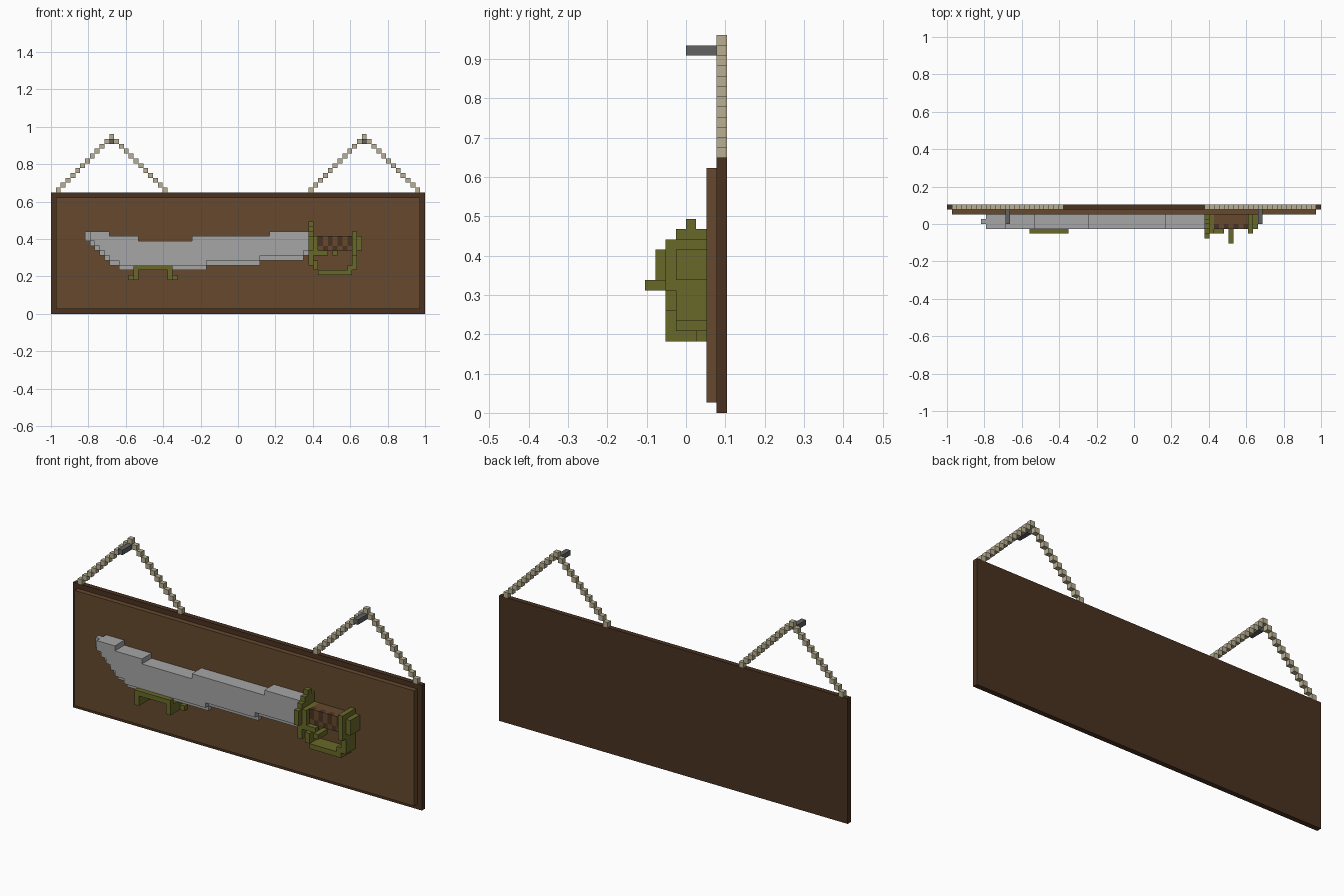
import bpy, bmesh
from mathutils import Matrix, Vector

if "Cube" in bpy.data.objects:
    bpy.data.objects.remove(bpy.data.objects["Cube"])

U = 2 / 77                          # one block
ORIGIN = Vector((-1, -4 * U, 0))    # grid corner: left, front, bottom


def material(name, rgb):
    lin = [((c / 255 + 0.055) / 1.055) ** 2.4 for c in rgb] + [1]
    m = bpy.data.materials.new(name)
    m.use_nodes = True
    m.diffuse_color = lin
    bsdf = m.node_tree.nodes["Principled BSDF"]
    bsdf.inputs["Base Color"].default_value = lin
    bsdf.inputs["Roughness"].default_value = 0.9
    return m


PANEL = material("brown wood", (102, 73, 46))
FRAME = material("dark wood", (74, 50, 33))
ROPE = material("cream rope", (184, 175, 145))
STEEL = material("light steel", (166, 166, 166))
IRON = material("dark iron", (98, 98, 98))
BRASS = material("olive brass", (105, 105, 42))


def build(name, mat, boxes):
    """Make one object from boxes (x0, x1, y0, y1, z0, z1) in block units."""
    bm = bmesh.new()
    for x0, x1, y0, y1, z0, z1 in boxes:
        size = Vector((x1 - x0, y1 - y0, z1 - z0)) * U
        mid = Vector((x0 + x1, y0 + y1, z0 + z1)) * U / 2 + ORIGIN
        bmesh.ops.create_cube(bm, size=1, matrix=Matrix.Translation(mid) @ Matrix.Diagonal((*size, 1)))
    mesh = bpy.data.meshes.new(name)
    bm.to_mesh(mesh)
    bm.free()
    mesh.materials.append(mat)
    obj = bpy.data.objects.new(name, mesh)
    bpy.context.collection.objects.link(obj)
    return obj


# Plaque: dark backing board with a lighter front panel
build("backing_board", FRAME, [(0, 77, 7, 8, 0, 25)])
build("front_panel", PANEL, [(1, 76, 6, 7, 1, 24)])

# Hanging ropes climb diagonally to a nail on each side
for side, apex in (("right", 12), ("left", 64)):
    cells = set()
    for k in range(12):
        cells |= {(apex - 11 + k, 25 + k), (apex + 11 - k, 25 + k)}
    build(side + "_rope", ROPE, [(x, x + 1, 7, 8, z, z + 1) for x, z in sorted(cells)])
    build(side + "_nail", IRON, [(apex, apex + 1, 4, 7, 35, 36)])

# Blade: (x start, x end, top, bottom of cutting edge)
spans = [(8, 9, 17, 14), (9, 10, 17, 13), (10, 11, 17, 12), (11, 12, 17, 11),
         (12, 14, 16, 10), (14, 18, 16, 9), (18, 29, 15, 9), (29, 32, 16, 9),
         (32, 43, 16, 10), (43, 45, 16, 11), (45, 52, 17, 11), (52, 53, 17, 12)]
build("blade_body", STEEL, [(a, b, 3, 6, low + 1, top) for a, b, top, low in spans])
build("blade_edge", STEEL, [(7, 8, 4, 5, 15, 17)] +
      [(a, b, 4, 5, low, low + 1) for a, b, top, low in spans])

# Wall bracket that cradles the blade
bracket = [(17, 25, 2, 3, 9, 10)]
for arm, foot in ((17, 16), (24, 25)):
    bracket += [(arm, arm + 1, 2, 6, 7, 9), (foot, foot + 1, 5, 6, 7, 8)]
build("blade_bracket", BRASS, bracket)

# Hand guard: stepped disc
build("hand_guard", BRASS, [
    (53, 54, 4, 5, 18, 19), (53, 54, 3, 6, 17, 18), (53, 54, 2, 6, 16, 17),
    (53, 54, 1, 6, 13, 16), (53, 54, 2, 6, 10, 13), (54, 55, 2, 6, 12, 16)])

# Knuckle bow, with a front ledge and spike
build("knuckle_bow", BRASS, [
    (54, 55, 3, 6, 9, 11), (55, 62, 3, 6, 8, 9), (61, 62, 3, 6, 9, 10),
    (62, 63, 3, 6, 9, 12)])
build("front_ledge", BRASS, [(55, 57, 2, 3, 12, 13)])
build("front_spike", BRASS, [(58, 59, 0, 3, 12, 13)])

# Grip: brown core faced with alternating dark and brown blocks
grip = {PANEL: [(55, 62, 4, 6, 13, 16)], FRAME: []}
for x in range(55, 62):
    for z in (13, 14, 15):
        dark = (x % 2 == 1) if z > 13 else (x % 2 == 0)
        grip[FRAME if dark else PANEL].append((x, x + 1, 3, 4, z, z + 1))
build("grip", PANEL, grip[PANEL])
build("grip_wrap", FRAME, grip[FRAME])

# Pommel
build("pommel", BRASS, [(62, 63, 2, 6, 12, 17), (63, 64, 3, 6, 13, 16)])
